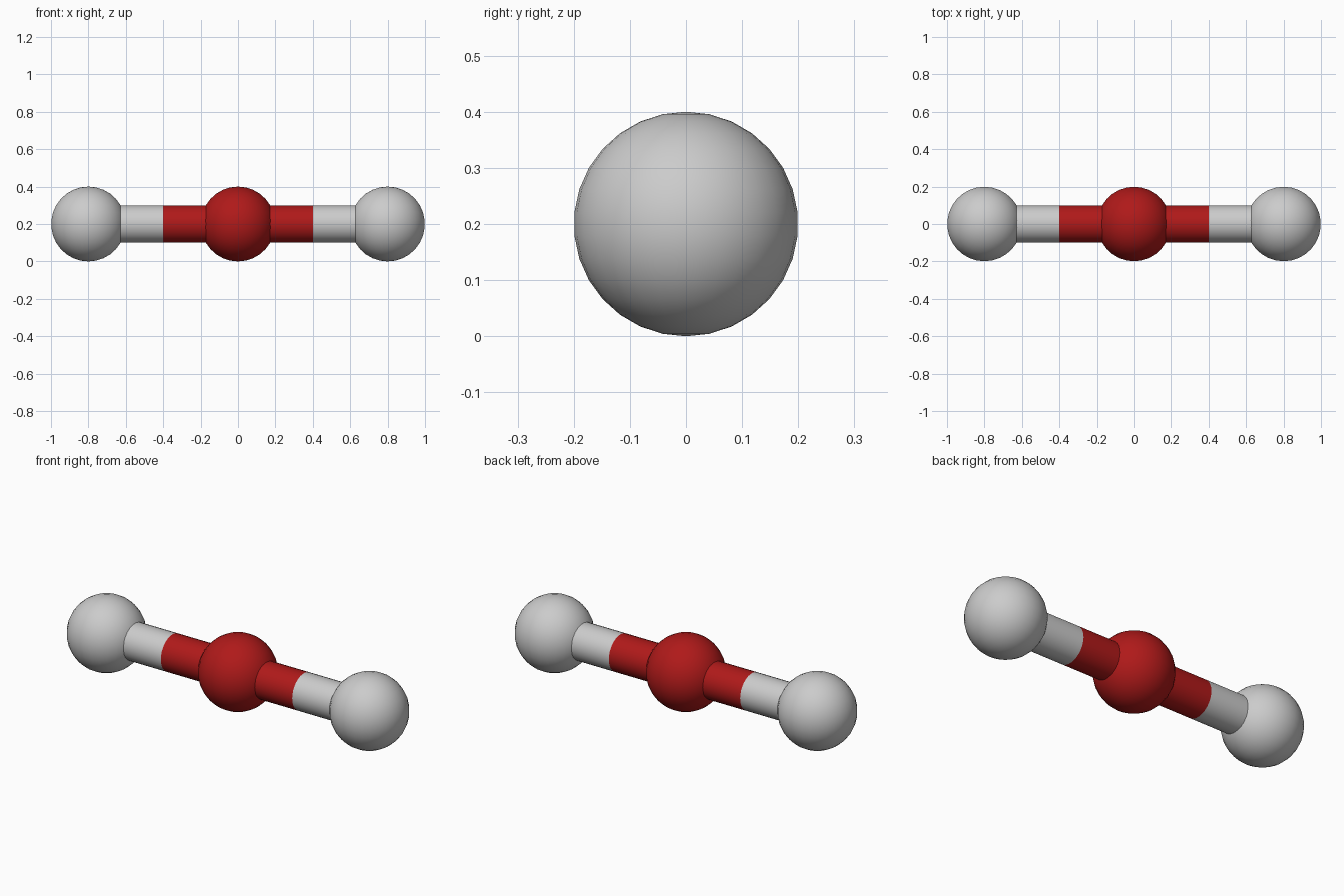
import bpy
from math import pi, radians

if "Cube" in bpy.data.objects:
    bpy.data.objects.remove(bpy.data.objects["Cube"])

R = 0.2        # ball radius
ROD = 0.1      # rod radius
D = 0.8        # distance from centre ball to outer balls

red = bpy.data.materials.new("red")
red.diffuse_color = (0.43, 0.01, 0.01, 1)
red.use_nodes = True
red.node_tree.nodes["Principled BSDF"].inputs["Base Color"].default_value = red.diffuse_color


def finish(name, mat):
    ob = bpy.context.object
    ob.name = name
    bpy.ops.object.shade_smooth_by_angle(angle=radians(40))
    if mat:
        ob.data.materials.append(mat)


def ball(name, x, mat=None):
    bpy.ops.mesh.primitive_uv_sphere_add(
        segments=30, ring_count=15, radius=R, location=(x, 0, R))
    finish(name, mat)


def rod(name, x0, x1, mat=None):
    bpy.ops.mesh.primitive_cylinder_add(
        vertices=30, radius=ROD, depth=abs(x1 - x0),
        location=((x0 + x1) / 2, 0, R), rotation=(0, pi / 2, 0))
    finish(name, mat)


# Central ball
ball("centre_ball", 0, red)

# Each side: outer ball and a two-coloured rod split halfway
for side, s in (("left", -1), ("right", 1)):
    ball(side + "_outer_ball", s * D)
    rod(side + "_inner_rod", 0, s * D / 2, red)
    rod(side + "_outer_rod", s * D / 2, s * D)
